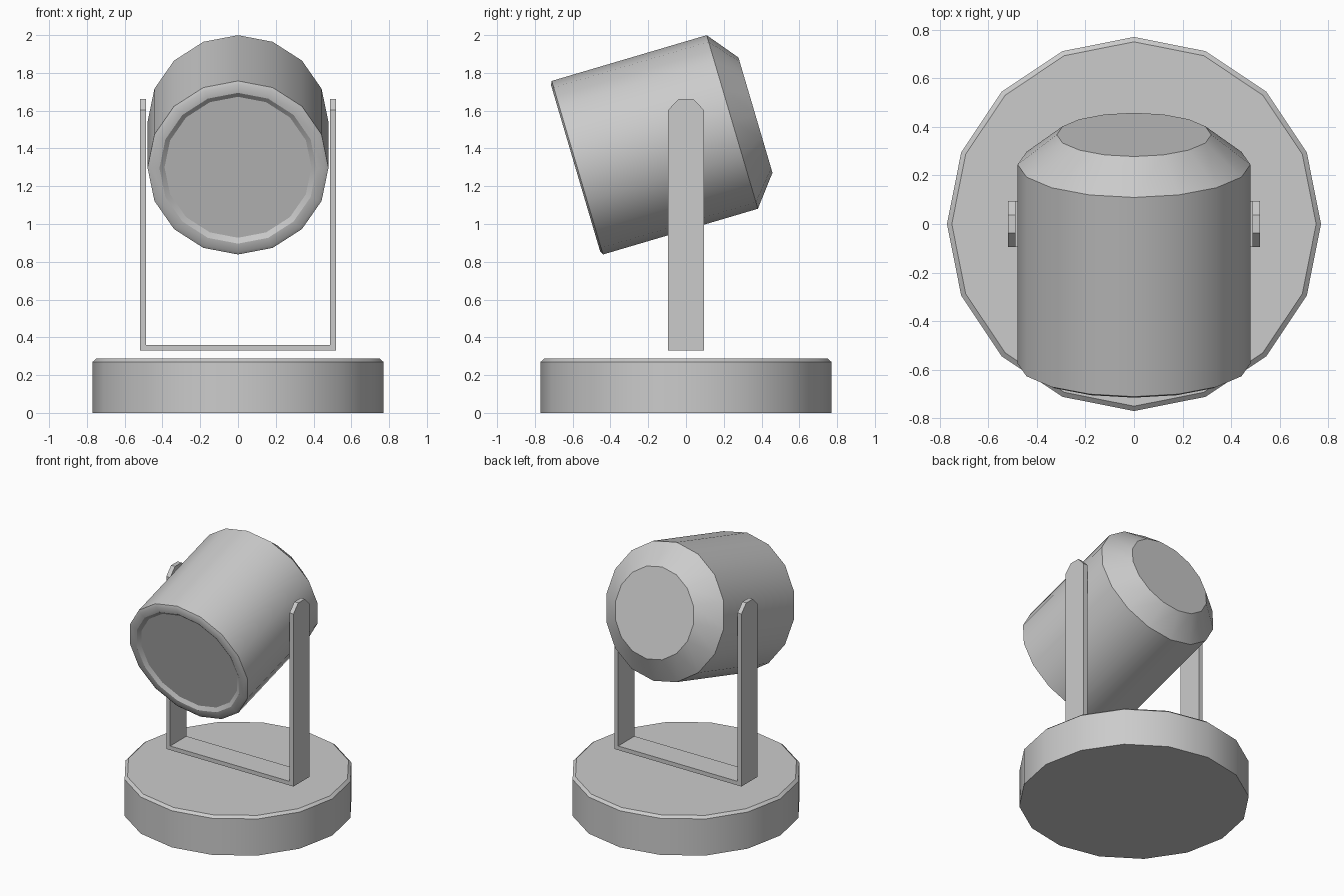
import bpy, bmesh, math

if "Cube" in bpy.data.objects:
    bpy.data.objects.remove(bpy.data.objects["Cube"])

SIDES = 16


def finish(name, bm):
    bmesh.ops.recalc_face_normals(bm, faces=bm.faces)
    mesh = bpy.data.meshes.new(name)
    bm.to_mesh(mesh)
    bm.free()
    obj = bpy.data.objects.new(name, mesh)
    bpy.context.collection.objects.link(obj)
    return obj


def smooth(obj, angle=30):
    bpy.ops.object.select_all(action='DESELECT')
    obj.select_set(True)
    bpy.context.view_layer.objects.active = obj
    bpy.ops.object.shade_smooth_by_angle(angle=math.radians(angle))


def lathe(name, profile):
    """Turn (radius, z) points about z, closing both ends with a flat face."""
    bm = bmesh.new()
    rings = [[bm.verts.new((r * math.cos(math.tau * i / SIDES),
                            r * math.sin(math.tau * i / SIDES), z))
              for i in range(SIDES)] for r, z in profile]
    for a, b in zip(rings, rings[1:]):
        for i in range(SIDES):
            j = (i + 1) % SIDES
            bm.faces.new((a[i], a[j], b[j], b[i]))
    bm.faces.new(rings[0])
    bm.faces.new(rings[-1])
    obj = finish(name, bm)
    smooth(obj)
    return obj


# Round base with a small top bevel
lathe("base", [(0.77, 0), (0.77, 0.27), (0.75, 0.287)])

# Lamp housing: recessed lens, rim, barrel and tapered back, tilted downward
housing = lathe("lamp_housing", [(0.389, 0.008), (0.416, -0.01), (0.46, -0.01),
                                 (0.479, 0), (0.479, 0.855), (0.318, 0.983)])
housing.rotation_euler.x = math.radians(-73.55)
housing.location = (0, -0.575, 1.298)

# U-shaped yoke: stations of outer point, inner point and half width
half = [(0.519, 1.663, 0.487, 1.663, 0.038),
        (0.519, 1.603, 0.487, 1.603, 0.095),
        (0.519, 0.33, 0.487, 0.36, 0.095)]
stations = [(-a, b, -c, d, w) for a, b, c, d, w in half] + half[::-1]
bm = bmesh.new()
loops = [[bm.verts.new(p) for p in ((xo, -w, zo), (xo, w, zo), (xi, w, zi), (xi, -w, zi))]
         for xo, zo, xi, zi, w in stations]
for a, b in zip(loops, loops[1:]):
    for i in range(4):
        j = (i + 1) % 4
        bm.faces.new((a[i], a[j], b[j], b[i]))
bm.faces.new(loops[0])
bm.faces.new(loops[-1])
finish("yoke", bm)
